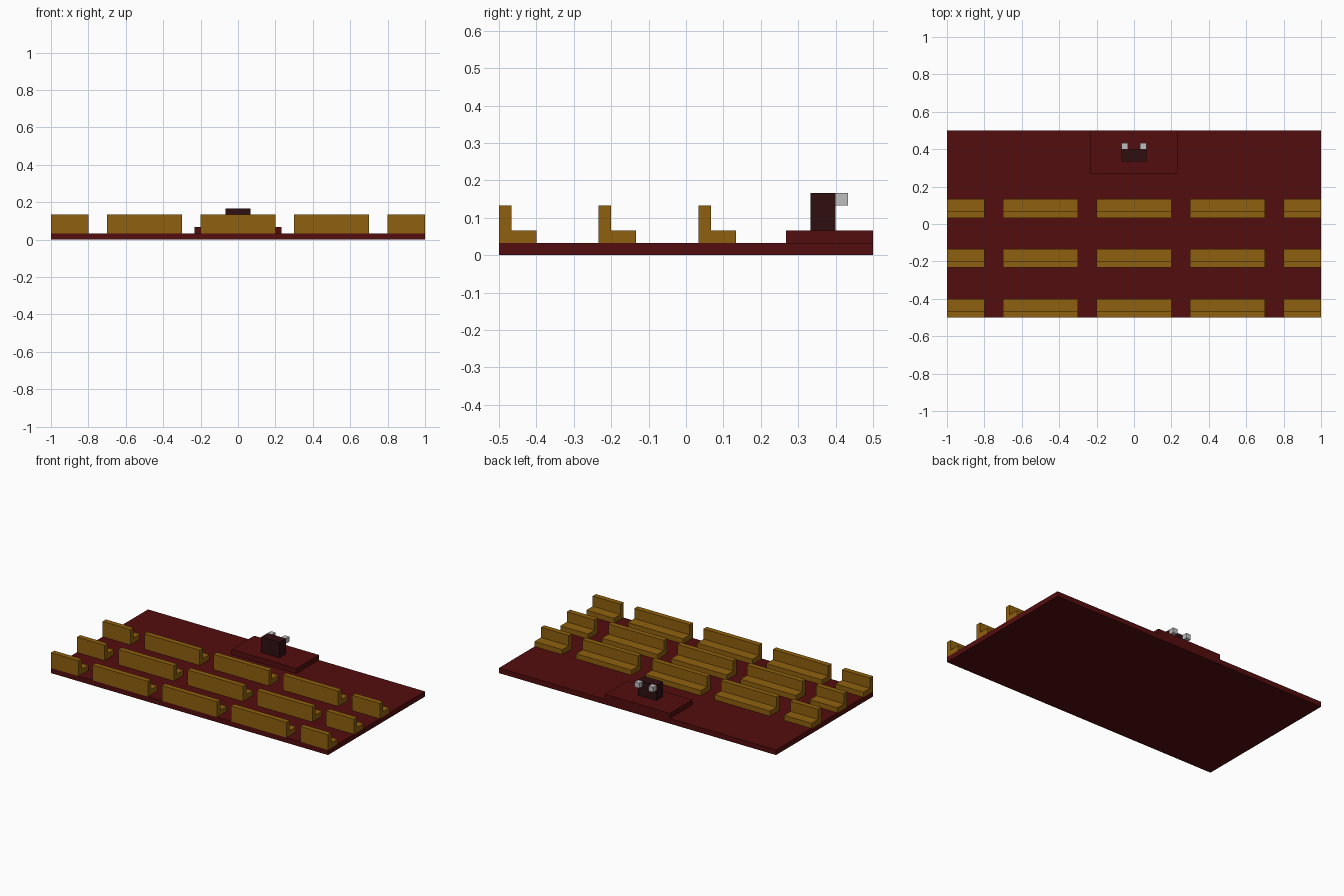
import bpy
import bmesh

cube = bpy.data.objects.get("Cube")
if cube:
    bpy.data.objects.remove(cube, do_unlink=True)

U = 1 / 30  # building module: every part is a whole number of these


def material(name, rgb):
    mat = bpy.data.materials.new(name)
    mat.use_nodes = True
    color = (*rgb, 1)
    mat.diffuse_color = color
    mat.node_tree.nodes["Principled BSDF"].inputs["Base Color"].default_value = color
    return mat


CARPET = material("dark red carpet", (0.088, 0.004, 0.0045))
WOOD = material("golden wood", (0.275, 0.118, 0.0045))
DARK_WOOD = material("dark wood", (0.029, 0.0044, 0.0055))
METAL = material("light grey", (0.51, 0.51, 0.51))


def extrude_profile(name, profile, x0, x1, mat):
    """Extrude a (y, z) profile along x; all sizes in modules."""
    bm = bmesh.new()
    face = bm.faces.new([bm.verts.new((x0 * U, y * U, z * U)) for y, z in profile])
    result = bmesh.ops.extrude_face_region(bm, geom=[face])
    moved = [v for v in result["geom"] if isinstance(v, bmesh.types.BMVert)]
    bmesh.ops.translate(bm, verts=moved, vec=((x1 - x0) * U, 0, 0))
    bmesh.ops.recalc_face_normals(bm, faces=bm.faces)
    mesh = bpy.data.meshes.new(name)
    bm.to_mesh(mesh)
    bm.free()
    mesh.materials.append(mat)
    obj = bpy.data.objects.new(name, mesh)
    bpy.context.collection.objects.link(obj)
    return obj


def box(name, x, y, z, mat):
    profile = [(y[0], z[0]), (y[1], z[0]), (y[1], z[1]), (y[0], z[1])]
    return extrude_profile(name, profile, x[0], x[1], mat)


# Floor, raised platform and lectern
box("floor", (-30, 30), (-15, 15), (0, 1), CARPET)
box("platform", (-7, 7), (8, 15), (1, 2), CARPET)
box("lectern", (-2, 2), (10, 12), (2, 5), DARK_WOOD)

# Two small blocks on the back of the lectern
box("right_lectern_block", (-2, -1), (12, 13), (4, 5), METAL)
box("left_lectern_block", (1, 2), (12, 13), (4, 5), METAL)

# Three rows of L-shaped benches, with short ones at the ends
spans = [(-30, -24), (-21, -9), (-6, 6), (9, 21), (24, 30)]
for row, y in enumerate((-15, -7, 1), 1):
    profile = [(y, 1), (y + 3, 1), (y + 3, 2), (y + 1, 2), (y + 1, 4), (y, 4)]
    for seat, (x0, x1) in enumerate(spans, 1):
        extrude_profile(f"bench_row_{row}_seat_{seat}", profile, x0, x1, WOOD)
